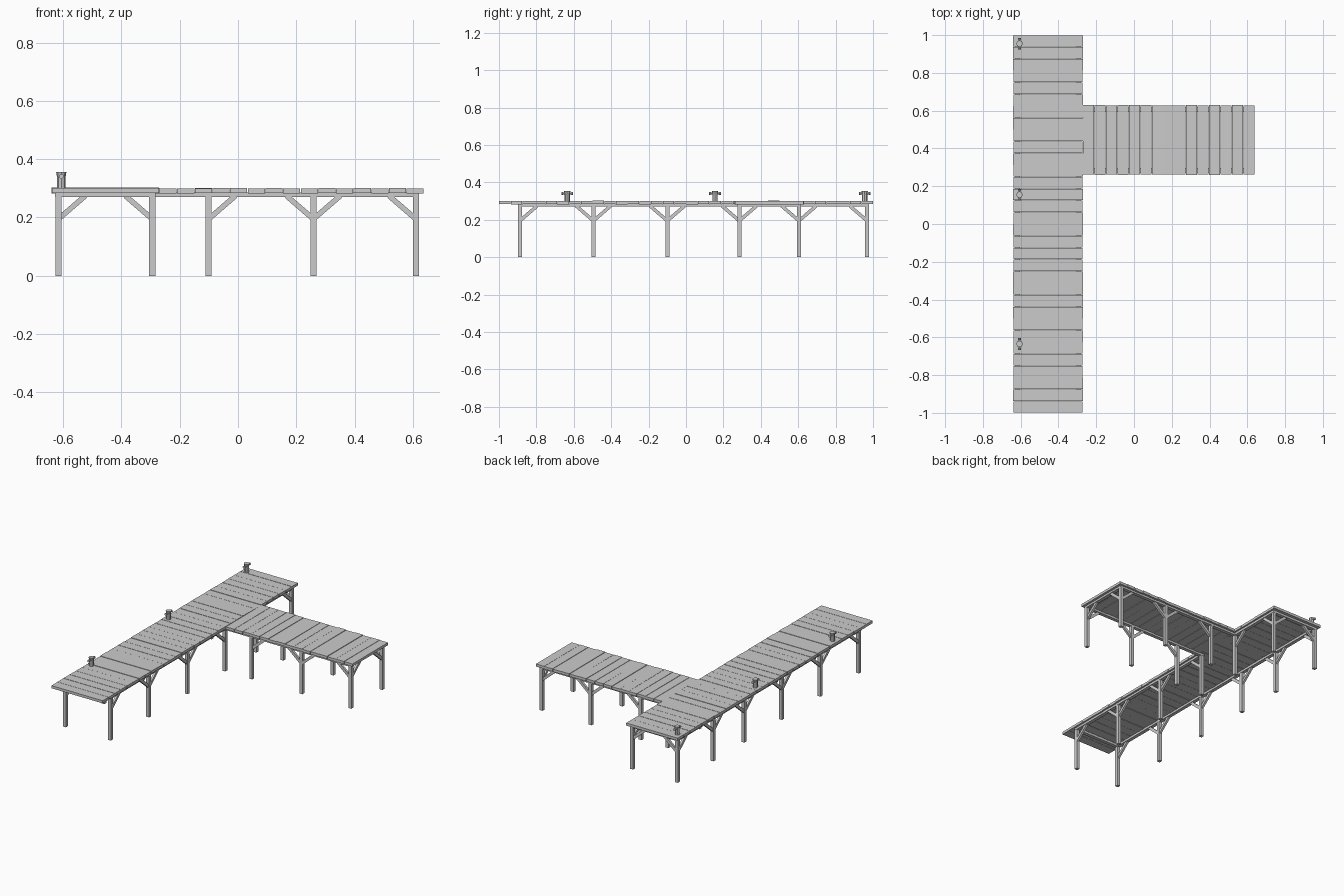
import bpy, bmesh, math, random
from mathutils import Matrix, Vector

if "Cube" in bpy.data.objects:
    bpy.data.objects.remove(bpy.data.objects["Cube"])

random.seed(7)


def add_box(bm, centre, size, rot=None):
    m = Matrix.Translation(centre) @ (rot or Matrix()) @ Matrix.Diagonal((*size, 1))
    bmesh.ops.create_cube(bm, size=1, matrix=m)


def finish(bm, name):
    mesh = bpy.data.meshes.new(name)
    bm.to_mesh(mesh)
    bm.free()
    ob = bpy.data.objects.new(name, mesh)
    bpy.context.collection.objects.link(ob)
    return ob


# Post positions shared by all parts of the frame
MAIN_X = (-0.616, -0.294)
MAIN_Y = (-0.888, -0.495, -0.10, 0.285, 0.604, 0.968)
SIDE_X = (-0.101, 0.2585, 0.61)
SIDE_Y = (0.285, 0.604)
DECK_Z, DECK_T = 0.2925, 0.017

# Main walkway planks, laid across x with slightly uneven ends and heights
bm = bmesh.new()
n, pitch = 32, 2 / 32
for i in range(n):
    y = -1 + (i + 0.5) * pitch
    w = 0.368 + random.uniform(-0.003, 0.003)
    dz = random.uniform(-0.0012, 0.0012)
    add_box(bm, (-0.455, y, DECK_Z + dz), (w, pitch - 0.002, DECK_T))
finish(bm, "main_deck_planks")

# Side pier planks, laid across y
bm = bmesh.new()
n, x0, x1 = 15, -0.27, 0.638
pitch = (x1 - x0) / n
for i in range(n):
    x = x0 + (i + 0.5) * pitch
    w = 0.368 + random.uniform(-0.003, 0.003)
    dz = random.uniform(-0.0018, 0.0012)
    rot = Matrix.Rotation(random.uniform(-0.004, 0.004), 4, 'X')
    add_box(bm, (x, 0.445, DECK_Z - 0.001 + dz), (pitch - 0.002, w, DECK_T), rot)
finish(bm, "side_deck_planks")

# Square posts
bm = bmesh.new()
posts = [(x, y) for x in MAIN_X for y in MAIN_Y] + [(x, y) for x in SIDE_X for y in SIDE_Y]
for x, y in posts:
    add_box(bm, (x, y, 0.1425), (0.021, 0.021, 0.285))
finish(bm, "posts")

# Beams under the deck edges, following the outline of the pier
bm = bmesh.new()


def beam(a, b):
    a, b = Vector(a), Vector(b)
    c, d = (a + b) / 2, b - a
    add_box(bm, (c.x, c.y, 0.2775), (abs(d.x) + 0.023, abs(d.y) + 0.023, 0.015))


L, R = MAIN_X
y_front, y_back = MAIN_Y[0], MAIN_Y[-1]
beam((L, y_front), (L, y_back))
beam((R, y_front), (R, SIDE_Y[0]))
beam((R, SIDE_Y[1]), (R, y_back))
beam((L, y_front), (R, y_front))
beam((L, y_back), (R, y_back))
for y in SIDE_Y:
    beam((R, y), (SIDE_X[-1], y))
beam((SIDE_X[-1], SIDE_Y[0]), (SIDE_X[-1], SIDE_Y[1]))
finish(bm, "edge_beams")

# Diagonal braces, one pair in each braced bay between neighbouring posts
bm = bmesh.new()


def brace(p, dx, dy):
    a = Vector((p[0] + 0.004 * dx, p[1] + 0.004 * dy, 0.198))
    b = Vector((p[0] + 0.092 * dx, p[1] + 0.092 * dy, 0.274))
    rot = (b - a).to_track_quat('X', 'Z').to_matrix().to_4x4()
    add_box(bm, (a + b) / 2, ((b - a).length, 0.014, 0.018), rot)


def bay(p, q):
    d = (Vector(q) - Vector(p)).normalized()
    brace(p, d.x, d.y)
    brace(q, -d.x, -d.y)


for x in MAIN_X:
    for a, b in zip(MAIN_Y, MAIN_Y[1:]):
        if not (x == R and a == SIDE_Y[0]):
            bay((x, a), (x, b))
for y in SIDE_Y:
    for a, b in zip(SIDE_X, SIDE_X[1:]):
        bay((a, y), (b, y))
bay((L, y_back), (R, y_back))
bay((SIDE_X[-1], SIDE_Y[0]), (SIDE_X[-1], SIDE_Y[1]))
finish(bm, "diagonal_braces")


# Mooring bollards: flared low-sided body with a horizontal cross pin
def add_cone(bm, r1, r2, z0, z1, m):
    t = Matrix.Translation((0, 0, (z0 + z1) / 2))
    bmesh.ops.create_cone(bm, cap_ends=True, segments=8, radius1=r1, radius2=r2,
                          depth=z1 - z0, matrix=m @ t)


for i, y in enumerate((-0.635, 0.155, 0.955)):
    bm = bmesh.new()
    base = Matrix.Translation((-0.606, y, 0))
    add_cone(bm, 0.0145, 0.0145, 0.295, 0.338, base)
    add_cone(bm, 0.0145, 0.0175, 0.338, 0.355, base)
    pin = Matrix.Translation((-0.606, y, 0.341)) @ Matrix.Rotation(math.pi / 2, 4, 'X')
    add_cone(bm, 0.006, 0.006, -0.028, 0.028, pin)
    add_cone(bm, 0.0085, 0.007, -0.031, -0.022, pin)
    add_cone(bm, 0.007, 0.0085, 0.022, 0.031, pin)
    finish(bm, f"bollard_{i + 1}")
